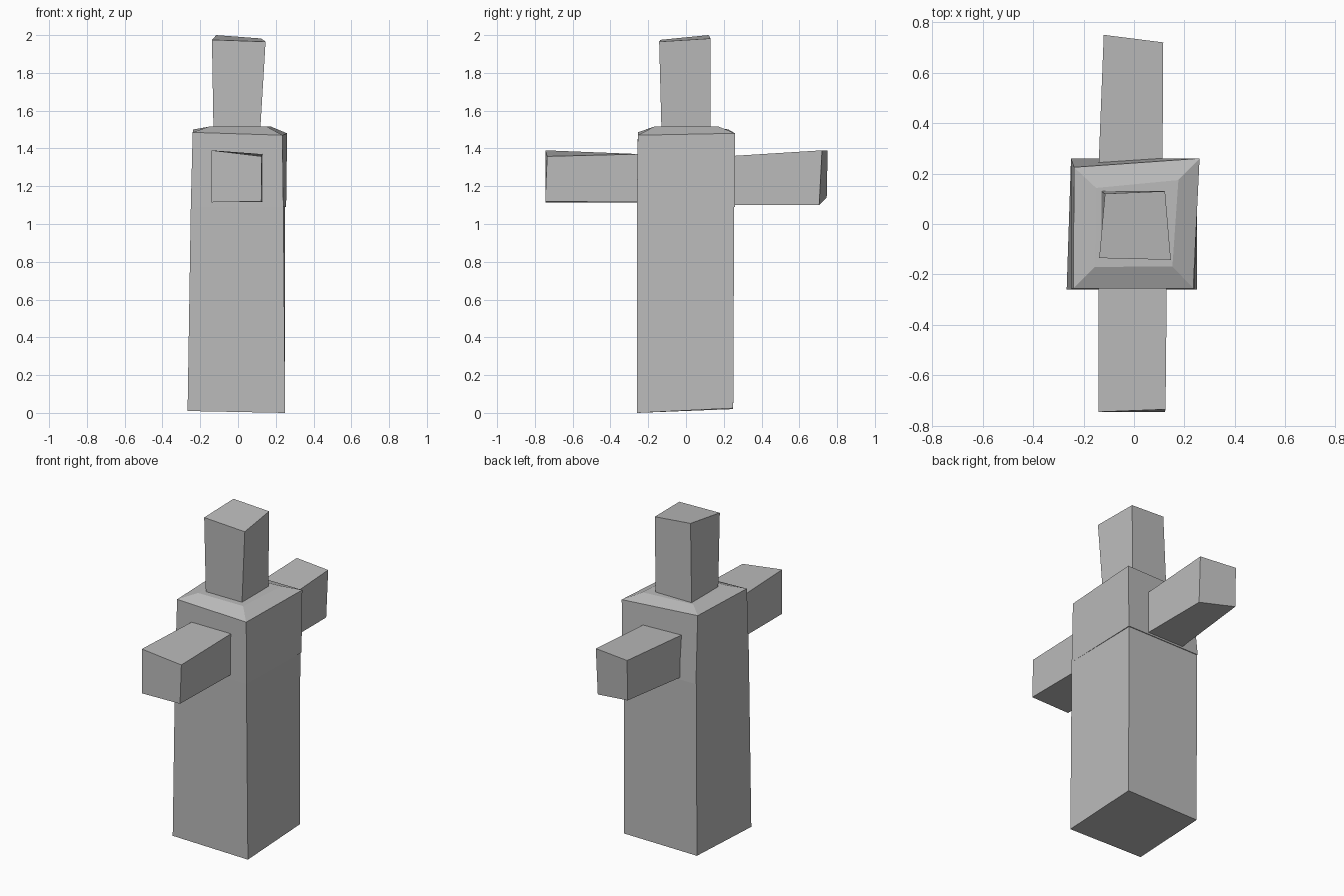
import bpy
import bmesh
from mathutils import Vector

default_cube = bpy.data.objects.get("Cube")
if default_cube:
    bpy.data.objects.remove(default_cube, do_unlink=True)

# One plain stone grey for the whole figure
GREY = (0.5, 0.5, 0.5, 1.0)
grey = bpy.data.materials.new("stone grey")
grey.use_nodes = True
grey.diffuse_color = GREY
grey.node_tree.nodes["Principled BSDF"].inputs["Base Color"].default_value = GREY

# Corner labels: L/R are -x/+x, F/B are front/back, D/U are down/up
SIDES = {"L": (0, 0), "R": (0, 1), "F": (1, 0), "B": (1, 1), "D": (2, 0), "U": (2, 1)}


def block(name, low, high, **nudges):
    """Box between two corners, with named corners nudged to look hand hewn."""
    bm = bmesh.new()
    bmesh.ops.create_cube(bm, size=1)
    for v in bm.verts:
        label = "".join(pair[c > 0] for pair, c in zip(("LR", "FB", "DU"), v.co))
        ends = (low, high)
        v.co = Vector([ends[SIDES[s][1]][SIDES[s][0]] for s in label])
        v.co += Vector(nudges.get(label, (0, 0, 0)))
    return finish(name, bm)


def finish(name, bm):
    bmesh.ops.recalc_face_normals(bm, faces=bm.faces)
    mesh = bpy.data.meshes.new(name)
    bm.to_mesh(mesh)
    bm.free()
    mesh.materials.append(grey)
    obj = bpy.data.objects.new(name, mesh)
    bpy.context.collection.objects.link(obj)
    return obj


# Tall lower body, slightly wider at the foot
block("lower_body", (-.25, -.26, 0), (.25, .255, 1.09),
      LFD=(-.017, 0, .01), LBD=(0, -.005, .02), RBD=(0, -.005, .025),
      RFU=(-.01, 0, 0))

# Chest block with a sloping shoulder cap
chest = block("chest", (-.25, -.26, 1.09), (.255, .26, 1.475),
              LFU=(.01, .005, .01), RFU=(-.02, .005, -.005),
              LBU=(.012, -.035, .025), RBU=(.005, 0, .005), RFD=(-.015, 0, 0))
bm = bmesh.new()
bm.from_mesh(chest.data)
top = max(bm.faces, key=lambda f: f.calc_center_median().z)
bmesh.ops.inset_individual(bm, faces=[top], thickness=.12)
for v in top.verts:
    v.co.z = 1.515
bm.to_mesh(chest.data)
bm.free()

# Head, flaring upward to a crooked top
block("head", (-.13, -.13, 1.5), (.118, .13, 1.97),
      LFU=(-.008, -.005, .005), RFU=(.028, -.012, -.005),
      LBU=(.015, -.01, .03), RBU=(.005, 0, .012))

# Arms reaching forward and backward
block("front_arm", (-.14, -.745, 1.115), (.13, -.24, 1.37),
      LFU=(0, 0, .02), RFU=(-.005, .01, -.012), RFD=(-.007, 0, .005))
block("back_arm", (-.14, .24, 1.1), (.113, .74, 1.36),
      LBU=(.02, .01, .03), RBU=(.003, -.02, .03),
      LBD=(.02, .005, .04), RBD=(0, -.035, 0))
